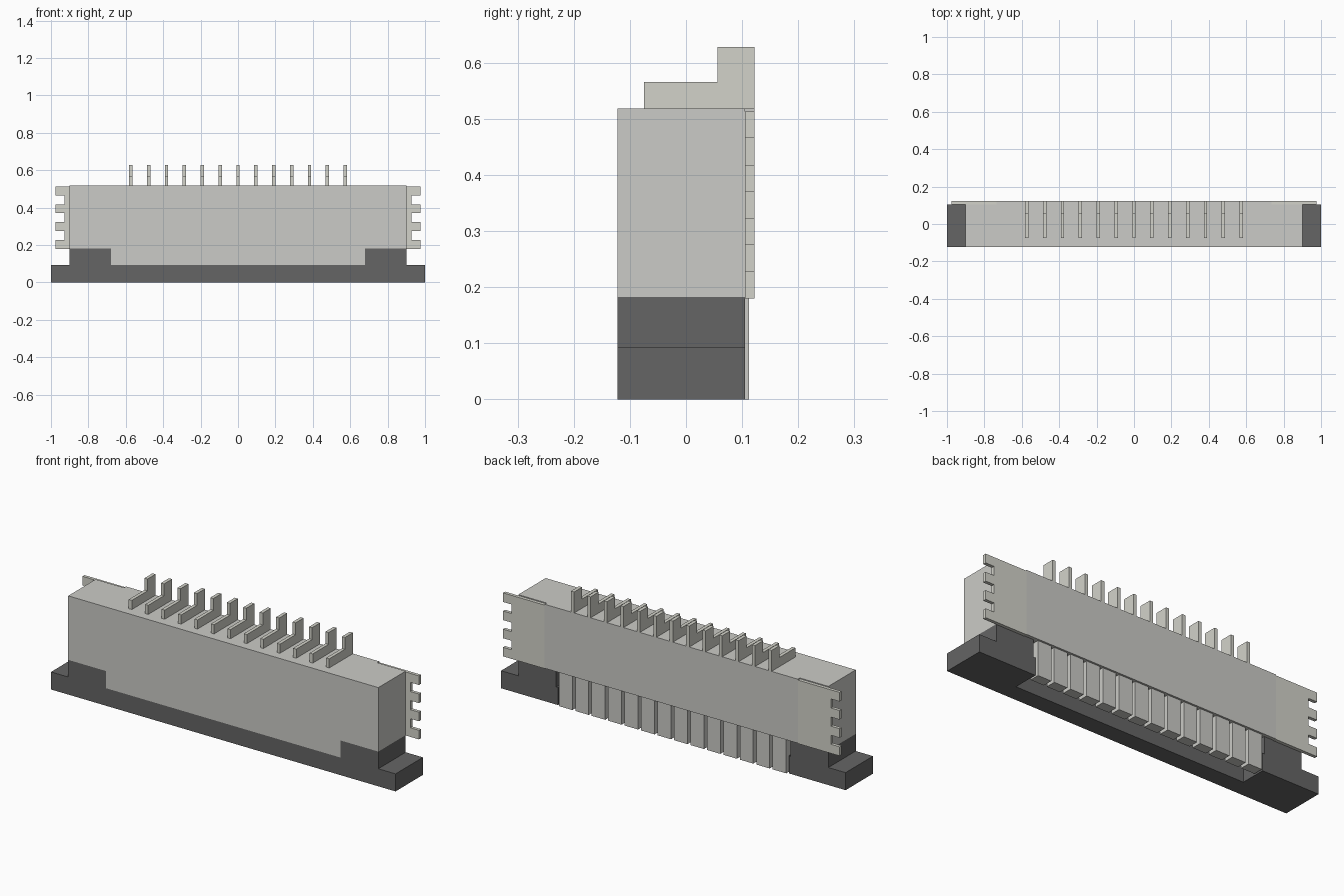
import bpy, bmesh
from mathutils import Vector

if "Cube" in bpy.data.objects:
    bpy.data.objects.remove(bpy.data.objects["Cube"])

def mat(name, c):
    m = bpy.data.materials.new(name)
    m.diffuse_color = (*c, 1)
    m.use_nodes = True
    m.node_tree.nodes["Principled BSDF"].inputs["Base Color"].default_value = m.diffuse_color
    return m

LIGHT = mat("light_plastic", (0.60, 0.60, 0.57))
DARK = mat("dark_plastic", (0.13, 0.13, 0.13))
METAL = mat("metal", (0.65, 0.65, 0.59))

def prism(bm, pts, axis, lo, hi):
    """Extrude a 2D outline along an axis (remaining axes in x, y, z order)."""
    def p(q, d):
        v = list(q)
        v.insert("xyz".index(axis), d)
        return bm.verts.new(v)
    f = bm.faces.new([p(q, lo) for q in pts])
    step = Vector(p_ for p_ in [(hi - lo) if a == axis else 0 for a in "xyz"])
    r = bmesh.ops.extrude_face_region(bm, geom=[f], use_keep_orig=True)
    bmesh.ops.translate(bm, vec=step, verts=[g for g in r["geom"] if isinstance(g, bmesh.types.BMVert)])

def rect(a0, b0, a1, b1):
    return [(a0, b0), (a1, b0), (a1, b1), (a0, b1)]

def build(name, parts, material=None):
    bm = bmesh.new()
    for part in parts:
        prism(bm, *part)
    bmesh.ops.recalc_face_normals(bm, faces=bm.faces)
    me = bpy.data.meshes.new(name)
    bm.to_mesh(me)
    bm.free()
    ob = bpy.data.objects.new(name, me)
    bpy.context.collection.objects.link(ob)
    if material:
        me.materials.append(material)
    return ob

def mirrored(half):
    """Close a right-half outline with its left mirror image."""
    return half + [(-a, b) for a, b in reversed(half)]

FRONT, BACK, PLATE, SLOT = -0.122, 0.122, 0.105, -0.03
LOW, MID, TOP = 0.092, 0.182, 0.518
PITCH = 0.0955

# Housing: main block with rebates for the tabs, and a front skirt
build("housing", [
    (mirrored([(0.9, FRONT), (0.9, PLATE), (0.735, PLATE), (0.735, BACK)]), "z", MID, TOP),
    (rect(-0.68, FRONT, 0.68, SLOT), "z", LOW, MID),
], LIGHT)

# Comb of fingers under the back of the housing
build("fingers", [
    (rect((i - 6.5) * PITCH - 0.039, 0.06, (i - 6.5) * PITCH + 0.039, 0.112), "z", 0, MID)
    for i in range(14)], LIGHT)

# Slider: stepped front profile, slot cut open at the back
slider = build("slider", [
    (mirrored([(1, 0), (1, LOW), (0.9, LOW), (0.9, MID), (0.68, MID), (0.68, LOW)]),
     "y", FRONT, PLATE)], DARK)
cutter = build("slot_cutter", [(rect(-0.67, SLOT, 0.67, 0.3), "z", -0.1, 0.3)], DARK)
cutter.hide_render = True
cutter.hide_viewport = True
cut = slider.modifiers.new("slot", "BOOLEAN")
cut.object = cutter
cut.operation = "DIFFERENCE"
cut.solver = "EXACT"

# Contact pins with a step up at the back
pin = [(-0.075, TOP), (BACK, TOP), (BACK, 0.628), (0.056, 0.628), (0.056, 0.566), (-0.075, 0.566)]
build("contact_pins", [
    (pin, "x", (i - 6) * PITCH - 0.009, (i - 6) * PITCH + 0.009) for i in range(13)], METAL)

# Solder tabs with a toothed outer edge
z0, tooth = 0.18, 0.0476
edge = [(0.735, z0)]
for k in range(7):
    x = 0.977 if k % 2 == 0 else 0.927
    edge += [(x, z0 + k * tooth), (x, z0 + (k + 1) * tooth)]
edge.append((0.735, z0 + 7 * tooth))
for side, s in (("right", 1), ("left", -1)):
    build(side + "_solder_tab", [([(s * a, b) for a, b in edge], "y", PLATE, BACK)], METAL)
